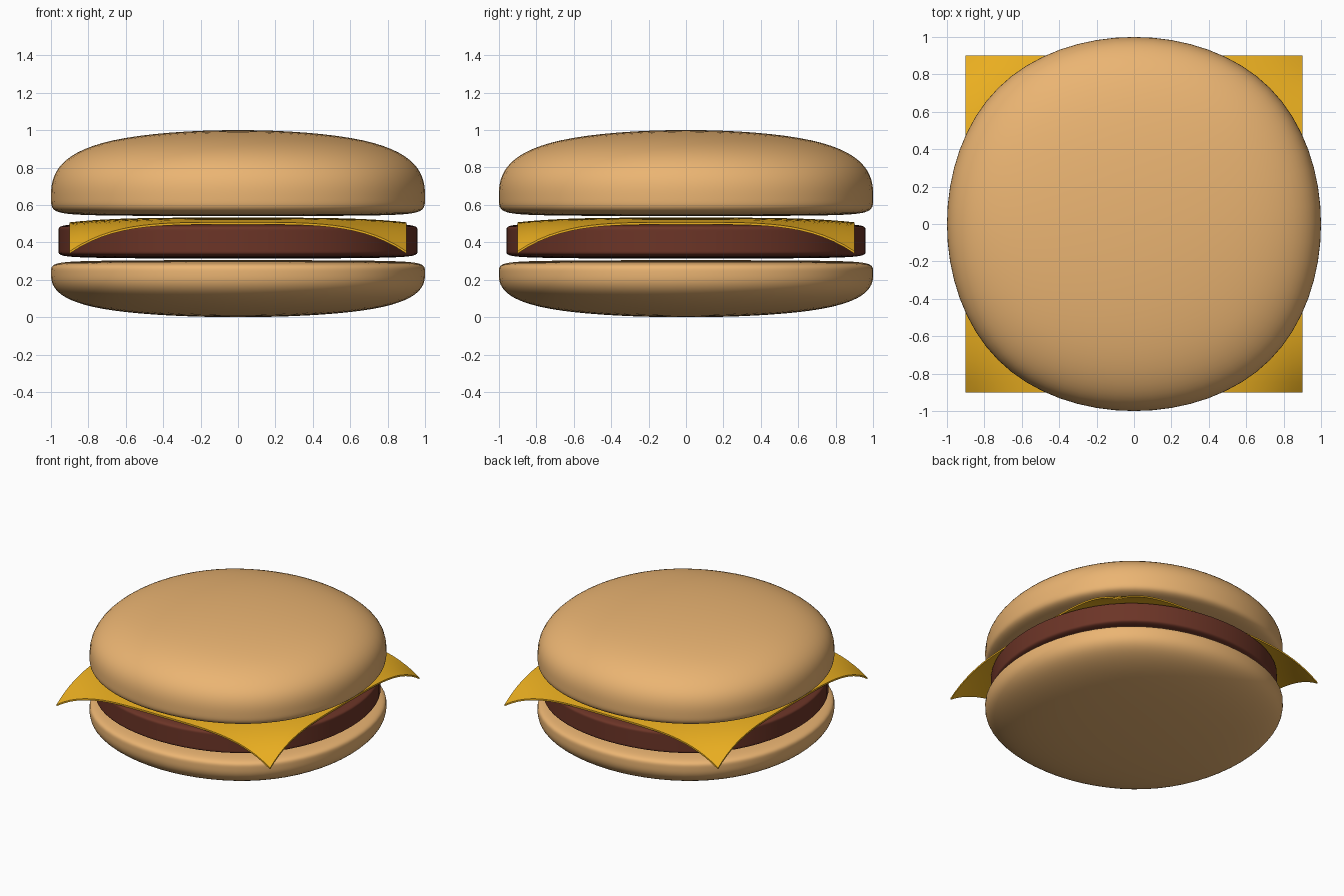
import bpy, bmesh

if "Cube" in bpy.data.objects:
    bpy.data.objects.remove(bpy.data.objects["Cube"])


def material(name, rgb):
    m = bpy.data.materials.new(name)
    m.diffuse_color = (*rgb, 1)
    m.use_nodes = True
    m.node_tree.nodes["Principled BSDF"].inputs["Base Color"].default_value = m.diffuse_color
    return m


def finish(name, bm, mat):
    bmesh.ops.recalc_face_normals(bm, faces=bm.faces)
    for f in bm.faces:
        f.smooth = True
    me = bpy.data.meshes.new(name)
    bm.to_mesh(me)
    bm.free()
    me.materials.append(mat)
    ob = bpy.data.objects.new(name, me)
    bpy.context.collection.objects.link(ob)
    return ob


def soft_box(name, radius, bottom, top, loops, mat):
    """Square box with holding loops at height fractions, rounded by subdivision.
    The cage is enlarged so the smoothed surface hits the given sizes."""
    levels = [0, *loops, 1]
    low, high = 0.0803 * levels[1], 0.0803 * (1 - levels[-2])
    height = (top - bottom) / (1 - low - high)
    z0, s = bottom - low * height, radius / 0.9167
    bm = bmesh.new()
    rings = [[bm.verts.new((x * s, y * s, z0 + t * height))
              for x, y in ((-1, -1), (1, -1), (1, 1), (-1, 1))] for t in levels]
    bm.faces.new(rings[0])
    bm.faces.new(rings[-1])
    for a, b in zip(rings, rings[1:]):
        for i in range(4):
            j = (i + 1) % 4
            bm.faces.new((a[i], a[j], b[j], b[i]))
    ob = finish(name, bm, mat)
    sub = ob.modifiers.new("round", 'SUBSURF')
    sub.levels = sub.render_levels = 4
    return ob


bread = material("bread", (0.83, 0.46, 0.17))
meat = material("meat", (0.15, 0.035, 0.02))
dairy = material("dairy", (0.85, 0.44, 0.015))

# Buns and patty
soft_box("bottom_bun", 1.0, 0.0, 0.305, [0.93], bread)
soft_box("patty", 0.96, 0.313, 0.505, [0.12, 0.88], meat)
soft_box("top_bun", 1.0, 0.54, 1.0, [0.055], bread)

# Cheese slice: square sheet with drooping corners
bm = bmesh.new()
bmesh.ops.create_grid(bm, x_segments=32, y_segments=32, size=0.9)
for v in bm.verts:
    u, w = (v.co.x / 0.9) ** 4, (v.co.y / 0.9) ** 4
    v.co.z = 0.532 - 0.025 * (u + w) - 0.13 * u * w
# give it thickness straight down so the outline stays square
geo = bmesh.ops.extrude_face_region(bm, geom=bm.faces[:])
for v in geo["geom"]:
    if isinstance(v, bmesh.types.BMVert):
        v.co.z -= 0.012
# close the upper side if the extrusion removed it
edges = [e for e in bm.edges if e.is_boundary]
assert not edges
cheese = finish("cheese_slice", bm, dairy)
bpy.context.view_layer.objects.active = cheese
cheese.select_set(True)
bpy.ops.object.shade_smooth_by_angle()
